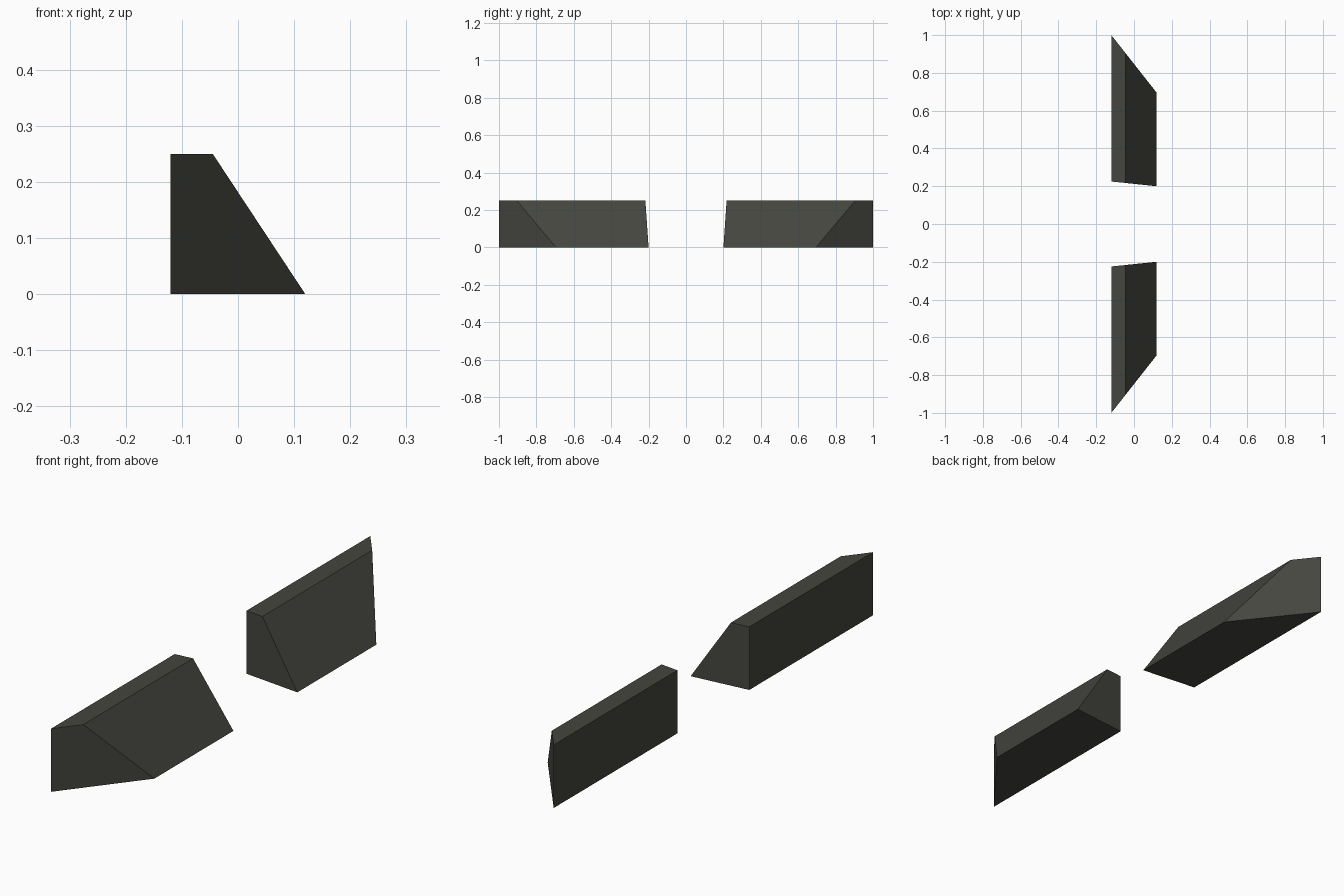
import bpy, bmesh

if "Cube" in bpy.data.objects:
    bpy.data.objects.remove(bpy.data.objects["Cube"])

mat = bpy.data.materials.new("dark_olive_grey")
mat.diffuse_color = (0.06, 0.06, 0.05, 1)
mat.use_nodes = True
mat.node_tree.nodes["Principled BSDF"].inputs["Base Color"].default_value = mat.diffuse_color

# wedge cross-section (x, z): upright back, narrow top, sloped front
PROFILE = [(-0.12, 0), (0.12, 0), (-0.045, 0.25), (-0.12, 0.25)]


def inner(x):
    return 0.225 - (x + 0.12) / 0.24 * 0.025


def outer(x):
    return 1.0 - (x + 0.12) / 0.24 * 0.305


def wedge(name, side):
    """Profile swept along y between two slanted vertical end cuts."""
    bm = bmesh.new()
    a = [bm.verts.new((x, side * inner(x), z)) for x, z in PROFILE]
    b = [bm.verts.new((x, side * outer(x), z)) for x, z in PROFILE]
    bm.faces.new(a)
    bm.faces.new(b[::-1])
    for i in range(4):
        j = (i + 1) % 4
        bm.faces.new((a[i], b[i], b[j], a[j]))
    bmesh.ops.recalc_face_normals(bm, faces=bm.faces)
    me = bpy.data.meshes.new(name)
    bm.to_mesh(me)
    bm.free()
    me.materials.append(mat)
    bpy.context.collection.objects.link(bpy.data.objects.new(name, me))


# mirrored pair of wedges
wedge("left_wedge", 1)
wedge("right_wedge", -1)
